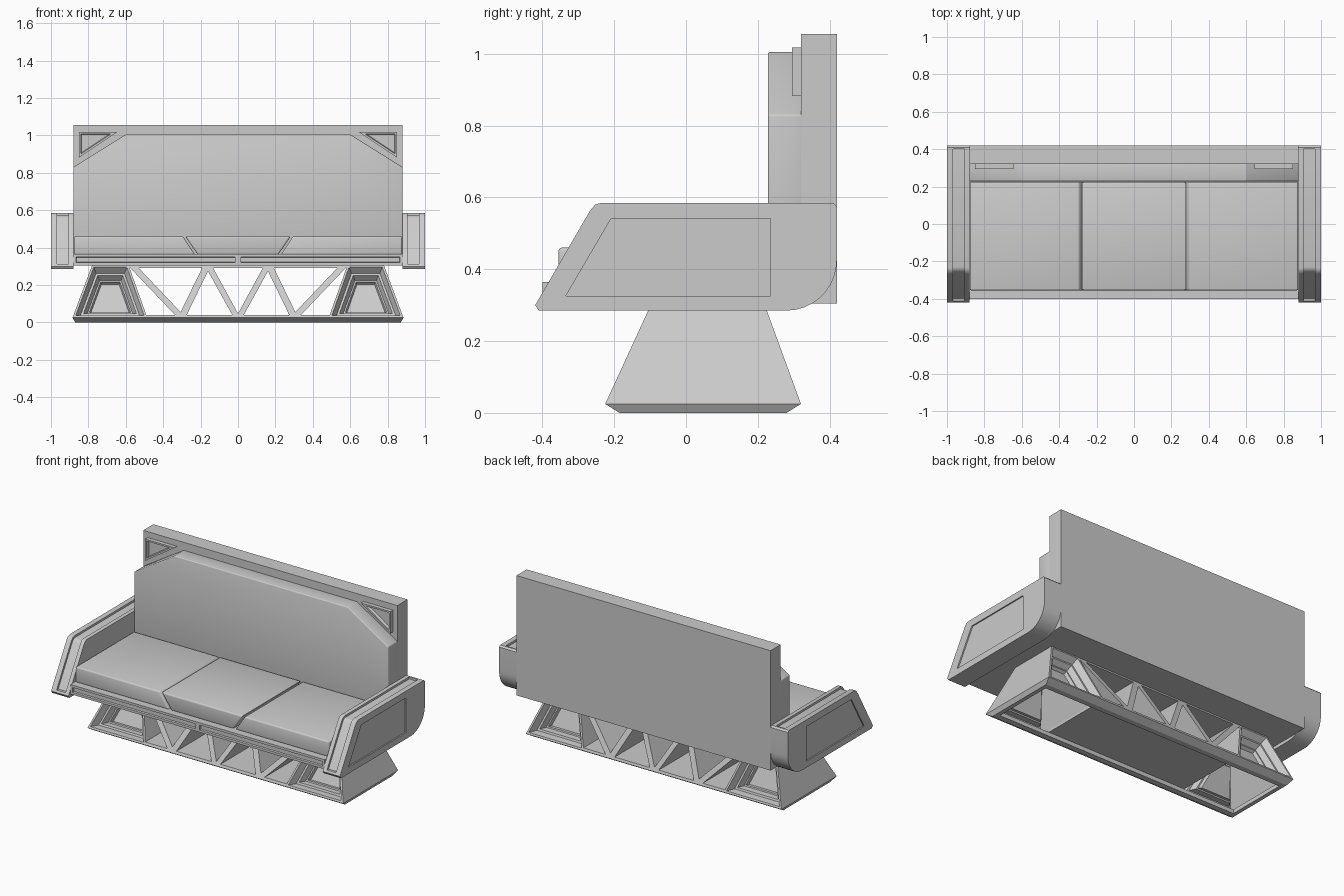
import bpy, bmesh, math

if "Cube" in bpy.data.objects:
    bpy.data.objects.remove(bpy.data.objects["Cube"])

grey = bpy.data.materials.new("light_grey")
grey.use_nodes = True
grey.diffuse_color = (0.6, 0.6, 0.6, 1)
grey.node_tree.nodes["Principled BSDF"].inputs["Base Color"].default_value = grey.diffuse_color


def finish(name, bm, bevel=0, smooth=False):
    bmesh.ops.recalc_face_normals(bm, faces=bm.faces)
    if bevel:
        bmesh.ops.bevel(bm, geom=bm.edges[:], offset=bevel, segments=3,
                        profile=0.5, affect='EDGES')
    mesh = bpy.data.meshes.new(name)
    bm.to_mesh(mesh)
    bm.free()
    mesh.materials.append(grey)
    obj = bpy.data.objects.new(name, mesh)
    bpy.context.collection.objects.link(obj)
    if smooth:
        bpy.ops.object.select_all(action='DESELECT')
        obj.select_set(True)
        bpy.context.view_layer.objects.active = obj
        bpy.ops.object.shade_smooth_by_angle(angle=math.radians(35))
    return obj


def prism(pts, start, end):
    """Join two copies of a flat outline, placed by start and end."""
    bm = bmesh.new()
    a = [bm.verts.new(start(u, v)) for u, v in pts]
    b = [bm.verts.new(end(u, v)) for u, v in pts]
    bm.faces.new(a)
    bm.faces.new(b[::-1])
    for i in range(len(pts)):
        j = (i + 1) % len(pts)
        bm.faces.new((a[i], b[i], b[j], a[j]))
    bmesh.ops.recalc_face_normals(bm, faces=bm.faces)
    return bm


def along_y(pts, y0, y1):
    return prism(pts, lambda x, z: (x, y0, z), lambda x, z: (x, y1, z))


def along_x(pts, x0, x1):
    return prism(pts, lambda y, z: (x0, y, z), lambda y, z: (x1, y, z))


def tapered(pts):
    """Outline in x and z, filling the depth of the sloping base."""
    return prism(pts, lambda x, z: (x, -0.225 + (z - 0.025) * 0.46, z),
                 lambda x, z: (x, 0.32 - (z - 0.025) * 0.365, z))


def rect(u0, u1, v0, v1):
    return [(u0, v0), (u1, v0), (u1, v1), (u0, v1)]


def flip(pts, s):
    return [(s * u, v) for u, v in pts]


def inset(bm, faces, steps):
    for thickness, depth in steps:
        bmesh.ops.inset_individual(bm, faces=faces, thickness=thickness,
                                   depth=depth, use_even_offset=True)


def front_faces(bm):
    return [f for f in bm.faces if f.normal.y < -0.8]


# Back panel and back cushion
finish("back_panel", along_y(rect(-0.88, 0.88, 0.305, 1.055), 0.32, 0.42))
outline = [(-0.88, 0.34), (0.88, 0.34), (0.88, 0.83), (0.6, 1.005),
           (-0.6, 1.005), (-0.88, 0.83)]
finish("back_cushion", along_y(outline, 0.228, 0.325), 0.006, True)

# Triangular corner trims with sunken centres
for s, side in ((1, "left"), (-1, "right")):
    bm = along_y(flip([(0.85, 1.018), (0.645, 1.018), (0.85, 0.882)], s), 0.295, 0.325)
    inset(bm, front_faces(bm), [(0.01, 0), (0.004, -0.018)])
    finish(side + "_corner_trim", bm)

# Seat frame, with two sunken strips along its front rail
finish("seat_frame", along_y(rect(-0.88, 0.88, 0.305, 0.365), -0.36, 0.33))
for s, side in ((1, "left"), (-1, "right")):
    bm = along_y(flip(rect(0, 0.88, 0.305, 0.365), s), -0.4, -0.36)
    inset(bm, front_faces(bm), [(0.015, 0), (0.002, -0.012)])
    finish(side + "_front_rail", bm)

# Seat cushions: slanted joints either side of the middle one
middle = [(-0.215, 0.362), (0.215, 0.362), (0.282, 0.46), (-0.282, 0.46)]
outer = [(0.23, 0.362), (0.878, 0.362), (0.878, 0.46), (0.294, 0.46)]
for name, pts in (("middle", middle), ("left", outer), ("right", flip(outer, -1))):
    finish(name + "_seat_cushion", along_y(pts, -0.355, 0.225), 0.009, True)

# Armrests: two side slabs around a lower core, leaving a long channel
curve = [(0.28 + 0.14 * math.sin(a), 0.425 - 0.14 * math.cos(a))
         for a in (math.radians(d) for d in range(0, 91, 10))]
shell = curve + [(0.42, 0.575), (0.41, 0.585), (-0.235, 0.585), (-0.253, 0.58),
                 (-0.268, 0.562), (-0.42, 0.3), (-0.41, 0.285)]
core = curve + [(0.42, 0.575), (0.41, 0.585), (0.4, 0.585), (0.4, 0.572),
                (-0.23, 0.572), (-0.244, 0.568), (-0.256, 0.555),
                (-0.397, 0.312), (-0.413, 0.312), (-0.42, 0.3), (-0.41, 0.285)]
panel = [(-0.335, 0.325), (0.235, 0.325), (0.235, 0.542), (-0.208, 0.542)]
for s, side in ((1, "left"), (-1, "right")):
    finish(side + "_arm_inner", along_x(shell, s * 0.88, s * 0.905), 0, True)
    finish(side + "_arm_core", along_x(core, s * 0.905, s * 0.967), 0, True)
    arm = finish(side + "_arm_outer", along_x(shell, s * 0.967, s * 1.0), 0, True)
    cutter = finish("panel_cutter", along_x(panel, s * 0.992, s * 1.05))
    cutter.hide_render = True
    cut = arm.modifiers.new("sunken_panel", 'BOOLEAN')
    cut.object = cutter
    cut.solver = 'EXACT'
    bpy.context.view_layer.objects.active = arm
    bpy.ops.object.modifier_apply(modifier=cut.name)
    bpy.data.objects.remove(cutter)

# Hollow legs, stepped inward on front and back
leg = [(0.885, 0.025), (0.485, 0.025), (0.585, 0.306), (0.78, 0.306)]
for s, side in ((1, "left"), (-1, "right")):
    bm = tapered(flip(leg, s))
    caps = [f for f in bm.faces if abs(f.normal.z) > 0.9]
    bmesh.ops.delete(bm, geom=caps, context='FACES_ONLY')
    faces = [f for f in bm.faces if abs(f.normal.y) > 0.8]
    inset(bm, faces, [(0.012, 0), (0.018, -0.04), (0.012, 0), (0.014, -0.035),
                      (0.008, 0), (0.006, -0.02)])
    finish(side + "_leg", bm)

# Truss between the legs
finish("truss_floor", tapered(rect(-0.49, 0.49, 0.025, 0.04)))
finish("truss_top", tapered(rect(-0.6, 0.6, 0.292, 0.306)))
struts = [(0.29, 0.335, 0.535, 0.58), (0.275, 0.315, 0.15, 0.19),
          (-0.005, 0.03, 0.135, 0.172)]
for s, side in ((1, "left"), (-1, "right")):
    for i, (b0, b1, t0, t1) in enumerate(struts):
        pts = [(b0, 0.038), (b1, 0.038), (t1, 0.295), (t0, 0.295)]
        finish(f"{side}_strut_{i + 1}", tapered(flip(pts, s)))

# Foot rim: a ring with a chamfered lower edge, open in the middle
bm = bmesh.new()
rings = []
for x, y0, y1, z in ((0.885, -0.225, 0.32, 0.025), (0.87, -0.185, 0.28, 0),
                     (0.845, -0.15, 0.245, 0), (0.845, -0.15, 0.245, 0.025)):
    rings.append([bm.verts.new((u, v, z)) for u, v in rect(-x, x, y0, y1)])
for k in range(4):
    a, b = rings[k], rings[(k + 1) % 4]
    for i in range(4):
        j = (i + 1) % 4
        bm.faces.new((a[i], a[j], b[j], b[i]))
finish("foot_rim", bm)
